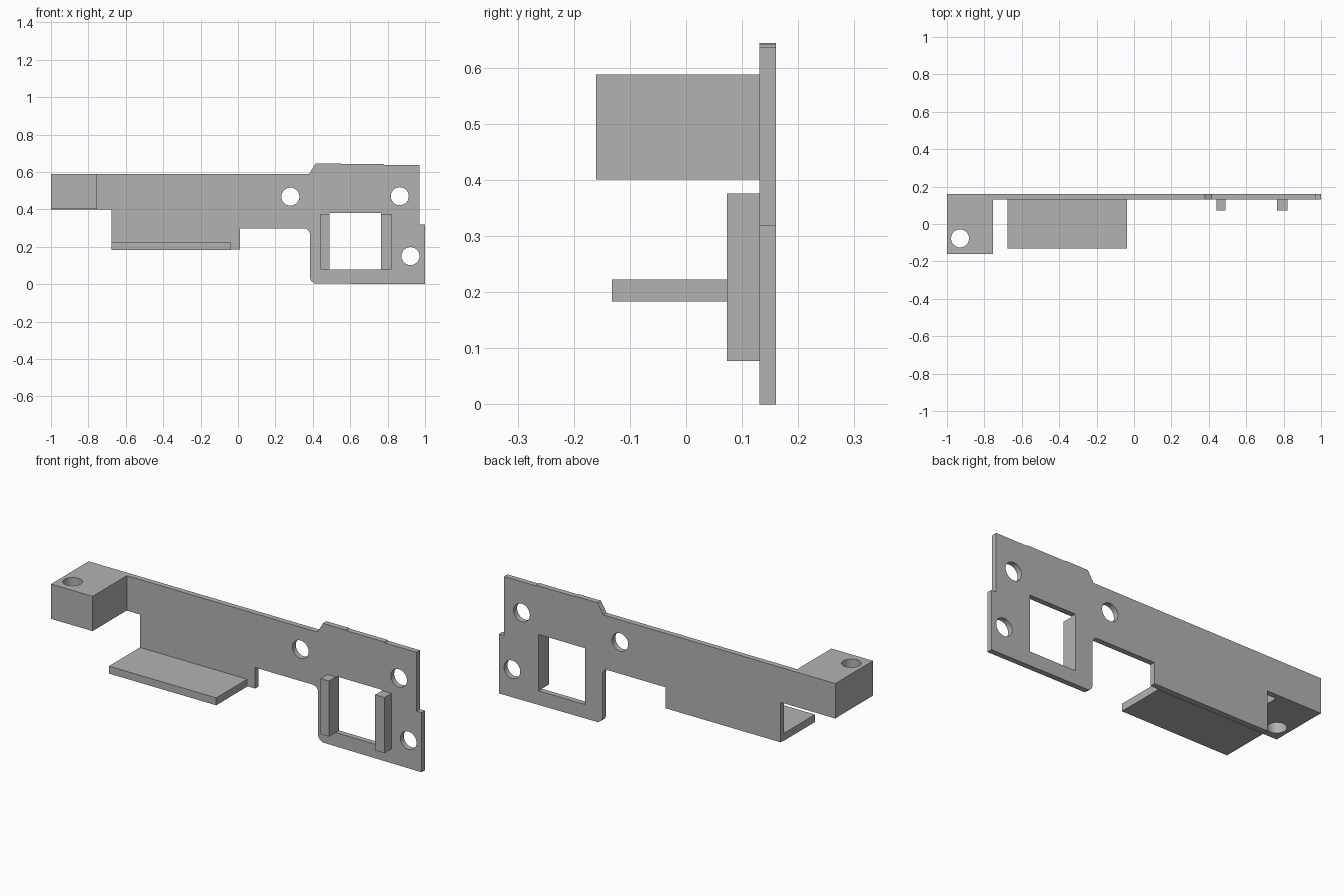
import bpy
import bmesh
from math import radians
from mathutils import Matrix, Vector

cube = bpy.data.objects.get("Cube")
if cube:
    bpy.data.objects.remove(cube, do_unlink=True)

grey = bpy.data.materials.new("plain_grey")
grey.use_nodes = True
colour = (0.45, 0.45, 0.45, 1)
grey.diffuse_color = colour
grey.node_tree.nodes["Principled BSDF"].inputs["Base Color"].default_value = colour


def add_object(name, bm):
    bmesh.ops.recalc_face_normals(bm, faces=bm.faces)
    mesh = bpy.data.meshes.new(name)
    bm.to_mesh(mesh)
    bm.free()
    mesh.materials.append(grey)
    obj = bpy.data.objects.new(name, mesh)
    bpy.context.collection.objects.link(obj)
    return obj


def box(name, x, y, z):
    bm = bmesh.new()
    size = Vector((x[1] - x[0], y[1] - y[0], z[1] - z[0]))
    centre = Vector((sum(x), sum(y), sum(z))) / 2
    bmesh.ops.create_cube(bm, size=1, matrix=Matrix.Translation(centre) @ Matrix.Diagonal(size).to_4x4())
    return add_object(name, bm)


def rod(name, centre, radius, axis):
    bm = bmesh.new()
    turn = Matrix.Rotation(radians(90), 4, 'X') if axis == 'Y' else Matrix()
    bmesh.ops.create_cone(bm, cap_ends=True, segments=48, radius1=radius, radius2=radius,
                          depth=0.6, matrix=Matrix.Translation(centre) @ turn)
    return add_object(name, bm)


def cut(target, cutter):
    cutter.hide_render = True
    mod = target.modifiers.new("cut", 'BOOLEAN')
    mod.operation = 'DIFFERENCE'
    mod.solver = 'EXACT'
    mod.object = cutter
    bpy.context.view_layer.objects.active = target
    bpy.ops.object.modifier_apply(modifier=mod.name)
    bpy.data.objects.remove(cutter, do_unlink=True)


FRONT, BACK = 0.131, 0.16

# Back plate: outline in x and z, extruded through its thickness
outline = [(-1, 0.4), (-0.675, 0.4), (-0.675, 0.185), (0.01, 0.185), (0.01, 0.298),
           (0.355, 0.298), (0.373, 0.292), (0.385, 0.272), (0.385, 0.03), (0.393, 0.015),
           (0.41, 0.003), (1, 0), (1, 0.32), (0.97, 0.32), (0.97, 0.637),
           (0.78, 0.637), (0.78, 0.641), (0.55, 0.641), (0.55, 0.644), (0.414, 0.644),
           (0.38, 0.588), (-1, 0.588)]
bm = bmesh.new()
face = bm.faces.new([bm.verts.new((x, FRONT, z)) for x, z in outline])
side = bmesh.ops.extrude_face_region(bm, geom=[face])
bmesh.ops.translate(bm, vec=(0, BACK - FRONT, 0),
                    verts=[v for v in side["geom"] if isinstance(v, bmesh.types.BMVert)])
plate = add_object("back_plate", bm)

# Window and screw holes in the plate
cut(plate, box("window_cutter", (0.49, 0.765), (0, 0.3), (0.077, 0.38)))
for x, z in [(0.28, 0.468), (0.865, 0.47), (0.922, 0.15)]:
    cut(plate, rod("hole_cutter", (x, 0.15, z), 0.048, 'Y'))

# Mounting block with a vertical screw hole
block = box("mounting_block", (-1, -0.753), (-0.16, FRONT), (0.401, 0.588))
cut(block, rod("hole_cutter", (-0.93, -0.077, 0.5), 0.048, 'Z'))

# Shelf and the two posts beside the window
box("shelf", (-0.675, -0.037), (-0.132, FRONT), (0.183, 0.223))
for name, x in [("right_post", (0.44, 0.49)), ("left_post", (0.765, 0.82))]:
    box(name, x, (0.073, FRONT), (0.077, 0.376))

# Smooth hole walls, sharp edges elsewhere
for obj in (plate, block):
    bpy.ops.object.select_all(action='DESELECT')
    obj.select_set(True)
    bpy.context.view_layer.objects.active = obj
    bpy.ops.object.shade_smooth_by_angle(angle=radians(20))
